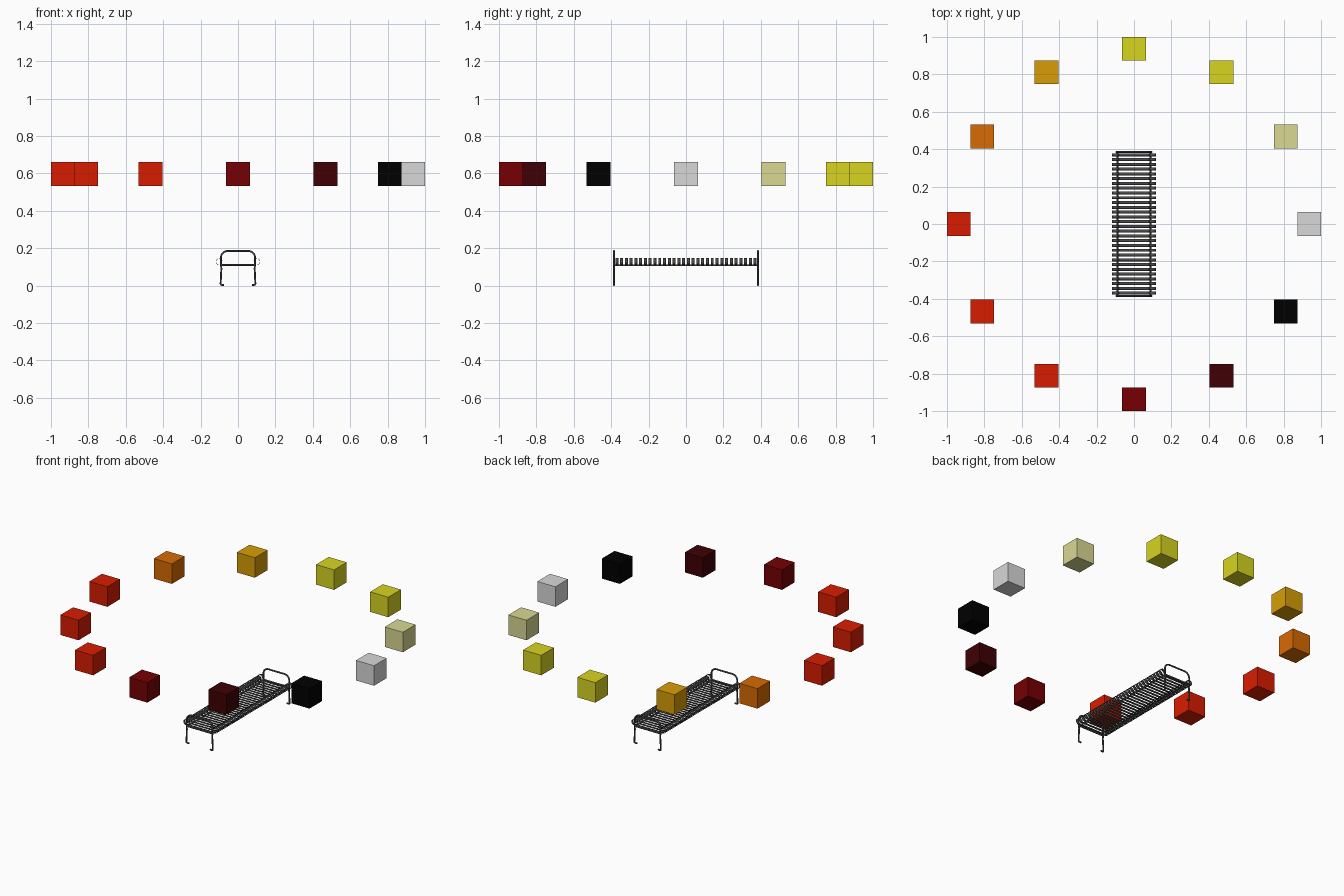
import bpy, bmesh, math
from mathutils import Vector

if "Cube" in bpy.data.objects:
    bpy.data.objects.remove(bpy.data.objects["Cube"])


def material(name, *rgb):
    mat = bpy.data.materials.new(name)
    mat.use_nodes = True
    mat.diffuse_color = (*rgb, 1)
    mat.node_tree.nodes["Principled BSDF"].inputs["Base Color"].default_value = (*rgb, 1)
    return mat


steel = material("dark steel", 0.07, 0.07, 0.07)
red = material("red", 0.69, 0.012, 0)
maroon = material("maroon", 0.18, 0, 0.001)
deep = material("deep maroon", 0.05, 0, 0.001)
black = material("black", 0, 0, 0)
silver = material("light grey", 0.69, 0.69, 0.69)
khaki = material("pale khaki", 0.69, 0.69, 0.29)
yellow = material("yellow", 0.69, 0.66, 0.015)
amber = material("amber", 0.69, 0.34, 0.002)
orange = material("orange", 0.69, 0.145, 0.001)


def link(name, data, mat):
    ob = bpy.data.objects.new(name, data)
    data.materials.append(mat)
    bpy.context.collection.objects.link(ob)
    return ob


def smooth(ob):
    bpy.ops.object.select_all(action="DESELECT")
    ob.select_set(True)
    bpy.context.view_layer.objects.active = ob
    if ob.type == "CURVE":
        bpy.ops.object.convert(target="MESH")
    bpy.ops.object.shade_smooth_by_angle(angle=math.radians(50))


def tube(name, points, radius):
    """Round steel tube through the points, turned into a smooth mesh."""
    cu = bpy.data.curves.new(name, "CURVE")
    cu.dimensions = "3D"
    cu.bevel_depth = radius
    cu.bevel_resolution = 6
    cu.use_fill_caps = True
    sp = cu.splines.new("POLY")
    sp.points.add(len(points) - 1)
    for p, co in zip(sp.points, points):
        p.co = (*co, 1)
    smooth(link(name, cu, steel))


def arc(cx, cz, r, start, end, steps):
    for i in range(steps + 1):
        a = math.radians(start + (end - start) * i / steps)
        yield cx + r * math.cos(a), cz + r * math.sin(a)


# End frames: one bent tube makes both legs, inward feet and the top hoop
def end_frame(name, y):
    half = [(0.074, 0.004), (0.088, 0.004), (0.092, 0.006), (0.093, 0.01), (0.089, 0.09), (0.091, 0.12)]
    half += list(arc(0.056, 0.15, 0.035, 0, 90, 10))
    path = half + [(-x, z) for x, z in reversed(half)]
    tube(name + "_hoop", [(x, y, z) for x, z in path], 0.005)
    tube(name + "_crossbar", [(-0.09, y, 0.11), (0.09, y, 0.11)], 0.005)


end_frame("head", 0.385)
end_frame("foot", -0.385)

# Long side rails
for side, sx in (("left", 1), ("right", -1)):
    tube(side + "_rail", [(sx * 0.088, -0.385, 0.109), (sx * 0.088, 0.385, 0.109)], 0.005)

# Slats: flat strips whose ends curl upward
half = [(0.0, 0.111)] + list(arc(0.1, 0.128, 0.017, -90, 180, 20))
profile = [(-x, z) for x, z in reversed(half[1:])] + half[1:]
width, count, span = 0.016, 30, 0.74
bm = bmesh.new()
for i in range(count):
    y = -span / 2 + span * i / (count - 1)
    rows = [[bm.verts.new((x, y + s * width / 2, z)) for s in (-1, 1)] for x, z in profile]
    for a, b in zip(rows, rows[1:]):
        bm.faces.new((a[0], b[0], b[1], a[1]))
mesh = bpy.data.meshes.new("slats")
bm.to_mesh(mesh)
bm.free()
slats = link("slats", mesh, steel)
smooth(slats)
mod = slats.modifiers.new("thickness", "SOLIDIFY")
mod.thickness = 0.0016

# Ring of floating blocks, counter-clockwise from the model's left
ring = [silver, khaki, yellow, yellow, amber, orange, red, red, red, maroon, deep, black]
for i, mat in enumerate(ring):
    a = math.tau * i / len(ring)
    bm = bmesh.new()
    bmesh.ops.create_cube(bm, size=0.127)
    mesh = bpy.data.meshes.new("block")
    bm.to_mesh(mesh)
    bm.free()
    block = link(f"floating_block_{i + 1}", mesh, mat)
    block.location = Vector((math.cos(a), math.sin(a), 0)) * 0.9365 + Vector((0, 0, 0.5975))
